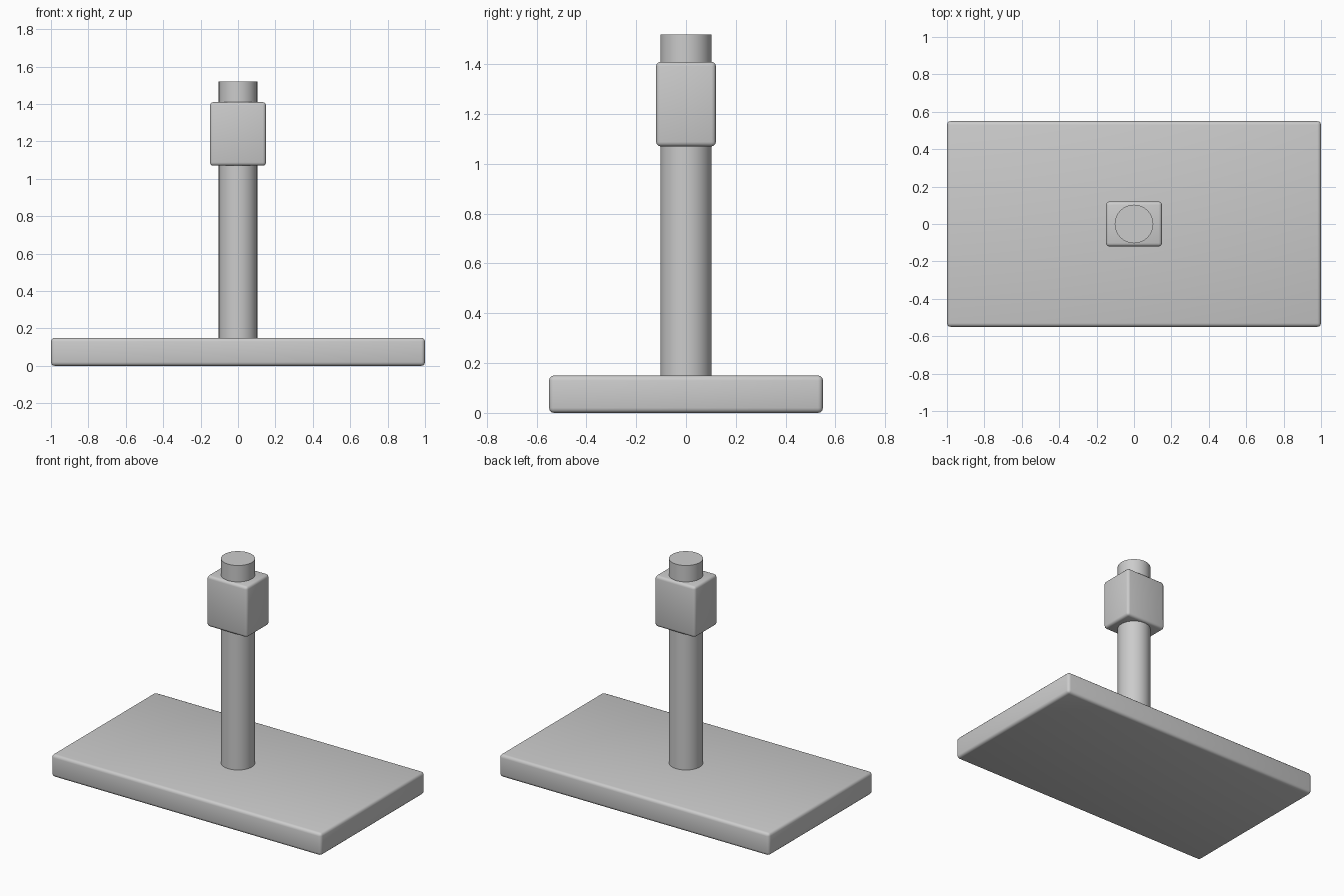
import bpy
import math

default_cube = bpy.data.objects.get("Cube")
if default_cube:
    bpy.data.objects.remove(default_cube, do_unlink=True)

# One grey for the whole stand
GREY = (0.6, 0.6, 0.6, 1.0)
grey = bpy.data.materials.new("light_grey")
grey.use_nodes = True
grey.diffuse_color = GREY
for node in grey.node_tree.nodes:
    if node.type == "BSDF_PRINCIPLED":
        node.inputs["Base Color"].default_value = GREY


def rounded_box(name, size, bottom, radius):
    """Box centred on the z axis with softly rounded edges."""
    bpy.ops.mesh.primitive_cube_add(size=1, location=(0, 0, bottom + size[2] / 2))
    box = bpy.context.object
    box.name = name
    box.scale = size
    bpy.ops.object.transform_apply(location=False, rotation=False, scale=True)
    box.data.materials.append(grey)
    bevel = box.modifiers.new("rounded_edges", "BEVEL")
    bevel.width = radius
    bevel.segments = 3
    bpy.ops.object.modifier_apply(modifier=bevel.name)
    bpy.ops.object.shade_smooth_by_angle(angle=math.radians(35))
    return box


def upright_cylinder(name, radius, bottom, top):
    """Round post standing on the z axis."""
    bpy.ops.mesh.primitive_cylinder_add(
        vertices=64, radius=radius, depth=top - bottom,
        location=(0, 0, (bottom + top) / 2))
    post = bpy.context.object
    post.name = name
    post.data.materials.append(grey)
    bpy.ops.object.shade_smooth_by_angle(angle=math.radians(35))
    return post


# Flat base, round post and the block clamped near its top
rounded_box("base_plate", (2.0, 1.1, 0.15), 0.0, 0.02)
upright_cylinder("post", 0.103, 0.14, 1.52)
rounded_box("collar_block", (0.3, 0.24, 0.34), 1.07, 0.018)
